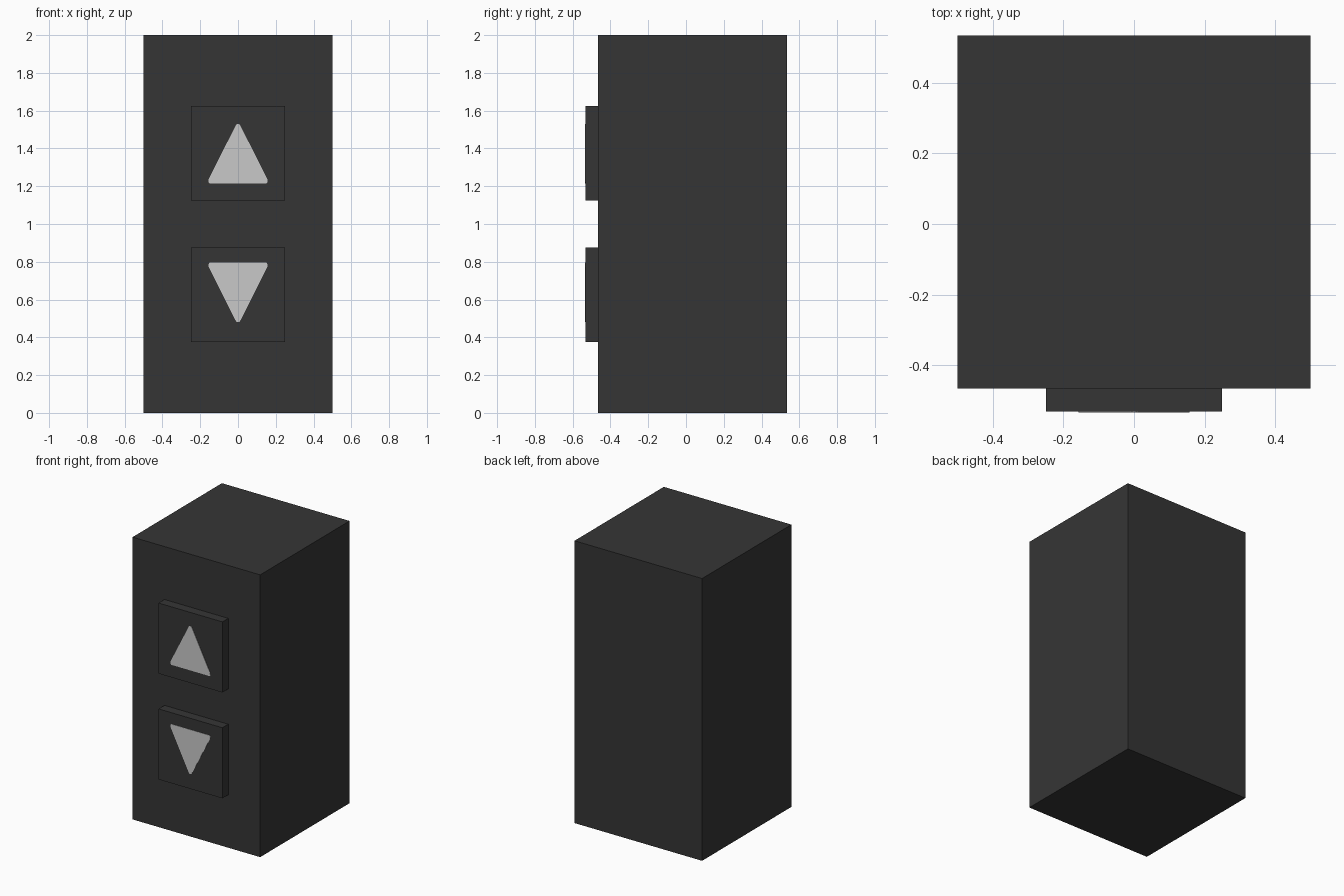
import bpy, bmesh

if "Cube" in bpy.data.objects:
    bpy.data.objects.remove(bpy.data.objects["Cube"])


def material(name, value):
    mat = bpy.data.materials.new(name)
    mat.diffuse_color = (value, value, value, 1)
    mat.use_nodes = True
    mat.node_tree.nodes["Principled BSDF"].inputs["Base Color"].default_value = mat.diffuse_color
    return mat


dark = material("dark grey", 0.036)
light = material("light grey", 0.584)


def finish(name, bm, mat):
    bmesh.ops.recalc_face_normals(bm, faces=bm.faces)
    mesh = bpy.data.meshes.new(name)
    bm.to_mesh(mesh)
    bm.free()
    mesh.materials.append(mat)
    obj = bpy.data.objects.new(name, mesh)
    bpy.context.collection.objects.link(obj)


def box(name, lo, hi, mat):
    bm = bmesh.new()
    bmesh.ops.create_cube(bm, size=1)
    for v in bm.verts:
        v.co = [(a + b) / 2 + c * (b - a) for a, b, c in zip(lo, hi, v.co)]
    finish(name, bm, mat)


def arrow(name, centre_z, direction):
    # Triangle with slightly clipped corners, as a thin plate on the button
    half = [(0.15, -0.157), (0.157, -0.149), (0.155, -0.134),
            (0.011, 0.152), (0.005, 0.157)]
    outline = half + [(-x, z) for x, z in reversed(half)]
    bm = bmesh.new()
    face = bm.faces.new([bm.verts.new((x, -0.531, centre_z + direction * z))
                         for x, z in outline])
    new = bmesh.ops.extrude_face_region(bm, geom=[face])["geom"]
    bmesh.ops.translate(bm, vec=(0, -0.003, 0),
                        verts=[g for g in new if isinstance(g, bmesh.types.BMVert)])
    finish(name, bm, light)


# Main housing
box("housing", (-0.5, -0.466, 0), (0.5, 0.534, 2), dark)

# Two raised buttons with up and down arrows
for label, z, arrow_z, direction in (("up", 1.375, 1.372, 1),
                                     ("down", 0.625, 0.638, -1)):
    box(label + "_button", (-0.25, -0.532, z - 0.25), (0.25, -0.466, z + 0.25), dark)
    arrow(label + "_arrow", arrow_z, direction)
